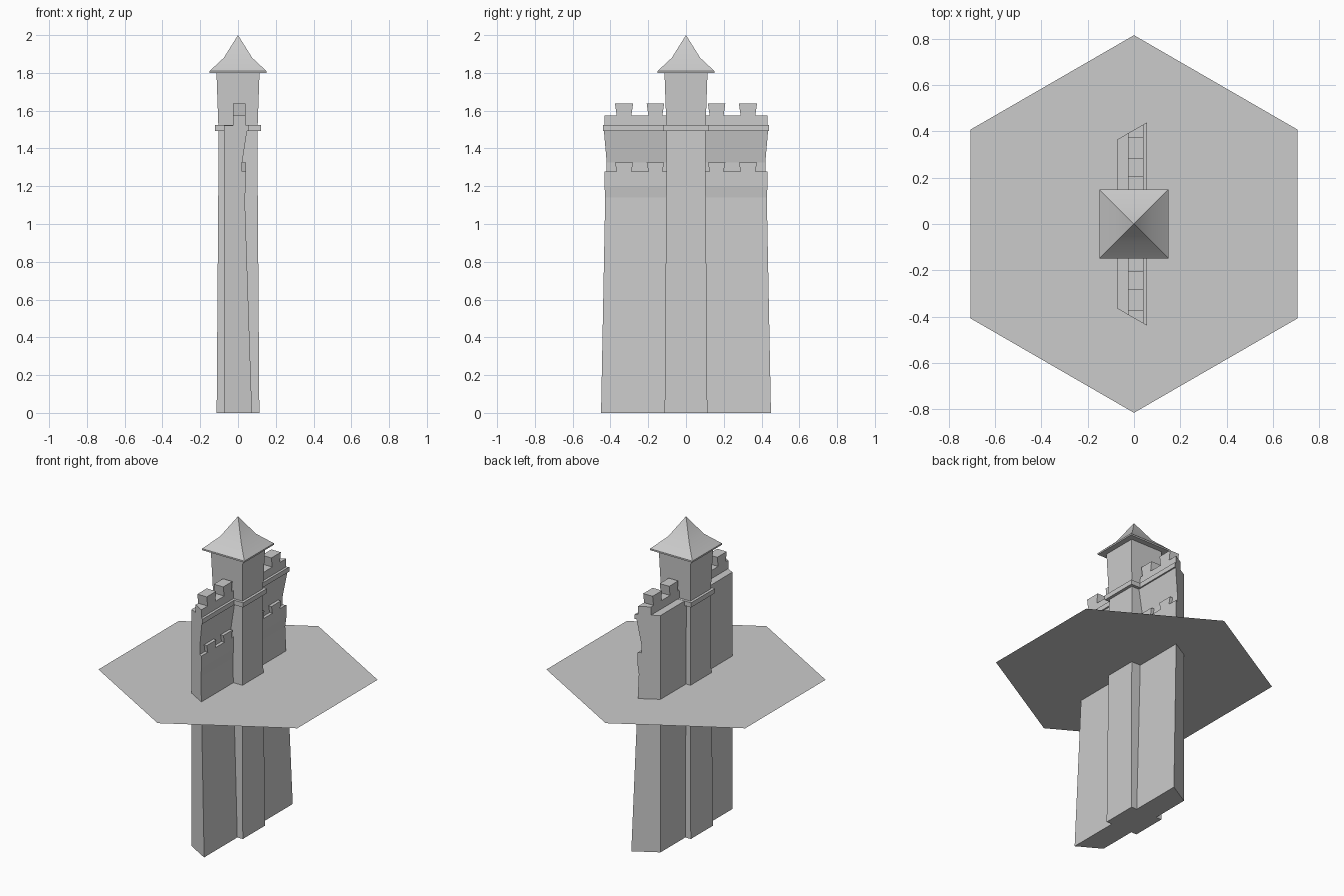
import bpy, bmesh, math

if "Cube" in bpy.data.objects:
    bpy.data.objects.remove(bpy.data.objects["Cube"])


def make(name, build, mirror=False):
    bm = bmesh.new()
    build(bm)
    bmesh.ops.recalc_face_normals(bm, faces=bm.faces)
    me = bpy.data.meshes.new(name)
    bm.to_mesh(me)
    bm.free()
    ob = bpy.data.objects.new(name, me)
    bpy.context.collection.objects.link(ob)
    if mirror:
        m = ob.modifiers.new("other_side", 'MIRROR')
        m.use_axis = (False, True, False)
        m.use_mirror_merge = False
    return ob


def miter(x):
    # wall ends are cut along the hexagon's 30 degree line
    return 0.407 + x * math.tan(math.radians(30))


def bridge(bm, a, b):
    a = [bm.verts.new(p) for p in a]
    b = [bm.verts.new(p) for p in b]
    bm.faces.new(a)
    bm.faces.new(b)
    for i in range(len(a)):
        j = (i + 1) % len(a)
        bm.faces.new((a[i], a[j], b[j], b[i]))


def wall_run(name, profile, y0=0.095):
    # xz profile swept from inside the tower to the mitred end
    make(name, lambda bm: bridge(bm, [(x, y0, z) for x, z in profile],
                                 [(x, miter(x), z) for x, z in profile]), True)


def crenellation(name, x0, x1, zb, zm, zt):
    # yz outline with two flared merlons, extruded in x
    yz = [(0.095, zb), (None, zb), (None, zm)]
    for a, b in ((0.28, 0.376), (0.116, 0.208)):
        yz += [(b - .009, zm), (b, zt), (a, zt), (a + .009, zm)]
    yz.append((0.095, zm))
    pts = lambda x: [(x, miter(x) if y is None else y, z) for y, z in yz]
    make(name, lambda bm: bridge(bm, pts(x0), pts(x1)), True)


def square_stack(name, rings):
    # square sections given as (half width, height)
    def build(bm):
        loops = [[bm.verts.new((sx * r, sy * r, z))
                  for sx, sy in ((-1, -1), (1, -1), (1, 1), (-1, 1))]
                 for r, z in rings]
        for a, b in zip(loops, loops[1:]):
            for i in range(4):
                j = (i + 1) % 4
                bm.faces.new((a[i], a[j], b[j], b[i]))
        bm.faces.new(loops[0])
        bm.faces.new(loops[-1])
        bmesh.ops.remove_doubles(bm, verts=bm.verts, dist=1e-5)
    return make(name, build)


# Curtain walls with battered face, set-back and overhanging upper part
wall_run("wall", [(-0.074, 0), (0.074, 0), (0.036, 1.14), (0.042, 1.2),
                  (0.042, 1.278), (0.022, 1.278), (0.022, 1.325),
                  (0.048, 1.495), (0.048, 1.522), (-0.074, 1.522)])
wall_run("wall_string_course", [(0.0, 1.493), (0.057, 1.493),
                                (0.057, 1.523), (0.0, 1.523)])
crenellation("upper_battlement", -0.026, 0.041, 1.515, 1.575, 1.637)
crenellation("lower_battlement", 0.021, 0.042, 1.26, 1.278, 1.325)

# Central tower, its string course and roof
square_stack("tower_shaft", [(0.113, 0), (0.102, 1.5), (0.104, 1.52), (0.114, 1.805)])
square_stack("tower_string_course", [(0.121, 1.493), (0.121, 1.523)])
roof = square_stack("tower_roof", [(0.15, 1.80), (0.15, 1.81),
                                   (0.075, 1.88), (0.0001, 2.0)])
bpy.context.view_layer.objects.active = roof
roof.select_set(True)
bpy.ops.object.shade_smooth_by_angle(angle=math.radians(30))


# Hexagonal ground sheet
def hexagon(bm):
    bm.faces.new([bm.verts.new((0.816 * math.cos(math.radians(90 + 60 * i)),
                                0.816 * math.sin(math.radians(90 + 60 * i)), 0.983))
                  for i in range(6)])
    for f in bm.faces:
        f.normal_update()


make("ground_sheet", hexagon)
